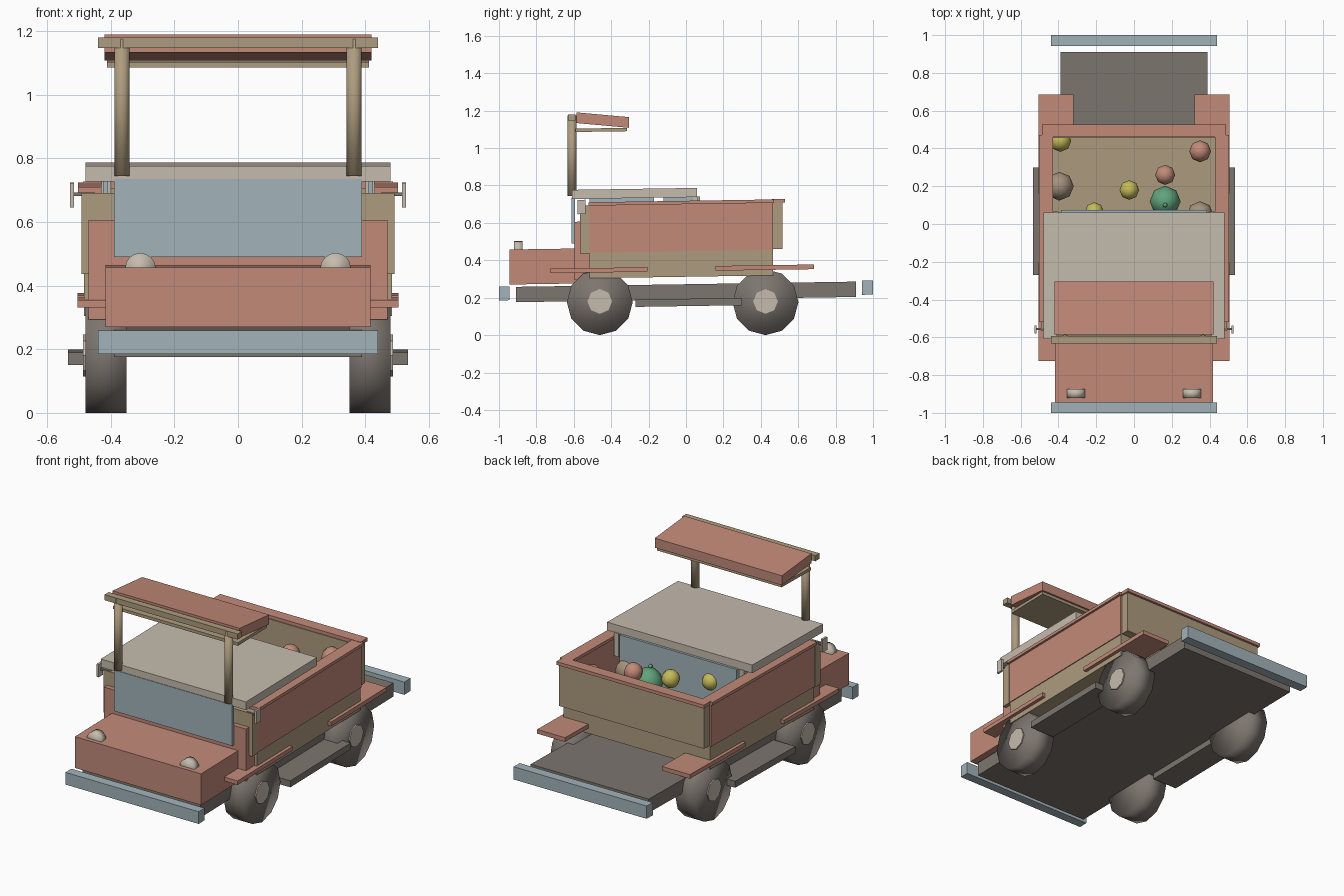
import bpy, bmesh
from mathutils import Matrix

if "Cube" in bpy.data.objects:
    bpy.data.objects.remove(bpy.data.objects["Cube"])


def material(name, r, g, b):
    m = bpy.data.materials.new(name)
    m.use_nodes = True
    m.diffuse_color = (r, g, b, 1)
    m.node_tree.nodes["Principled BSDF"].inputs["Base Color"].default_value = (r, g, b, 1)
    return m


CORAL = material("coral paint", .54, .255, .19)
KHAKI = material("khaki wood", .42, .33, .21)
CREAM = material("cream", .56, .50, .42)
GLASS = material("pale blue", .36, .45, .49)
DARK = material("dark grey", .205, .18, .16)
YELLOW = material("yellow", .56, .49, .10)
GREEN = material("green", .12, .37, .20)
TAN = material("tan", .37, .28, .20)

TILT = 0.0154  # the whole body leans slightly nose down


def finish(name, bm, mat, smooth=False):
    mesh = bpy.data.meshes.new(name)
    bmesh.ops.recalc_face_normals(bm, faces=bm.faces)
    for f in bm.faces:
        f.smooth = smooth
    bm.to_mesh(mesh)
    bm.free()
    mesh.materials.append(mat)
    ob = bpy.data.objects.new(name, mesh)
    bpy.context.collection.objects.link(ob)
    return ob


def box(name, mat, xs, ys, zs, slope=TILT, pivot=0):
    bm = bmesh.new()
    bmesh.ops.create_cube(bm, size=1)
    for v in bm.verts:
        pick = [r[0] if c < 0 else r[1] for r, c in zip((xs, ys, zs), v.co)]
        pick[2] += slope * (pick[1] - pivot)
        v.co = pick
    return finish(name, bm, mat)


def wide(name, mat, half, ys, zs, **kw):
    return box(name, mat, (-half, half), ys, zs, **kw)


def pair(name, mat, xs, ys, zs):
    box(name + "_left", mat, xs, ys, zs)
    box(name + "_right", mat, (-xs[1], -xs[0]), ys, zs)


def cylinder(name, mat, centre, radius, depth, axis, sides, smooth=True):
    bm = bmesh.new()
    bmesh.ops.create_cone(bm, cap_ends=True, segments=sides, radius1=radius,
                          radius2=radius, depth=depth)
    if axis != "Z":
        turn = Matrix.Rotation(1.5707963, 4, "Y" if axis == "X" else "X")
        bmesh.ops.transform(bm, matrix=turn, verts=bm.verts)
    bmesh.ops.translate(bm, vec=centre, verts=bm.verts)
    return finish(name, bm, mat, smooth)


def ball(name, mat, centre, radius, tall=1):
    bm = bmesh.new()
    bmesh.ops.create_uvsphere(bm, u_segments=8, v_segments=6, radius=radius)
    bmesh.ops.scale(bm, vec=(1, 1, tall), verts=bm.verts)
    bmesh.ops.translate(bm, vec=centre, verts=bm.verts)
    return finish(name, bm, mat, True)


# Chassis, bumpers and steps
wide("chassis", DARK, .39, (-.91, .91), (.19, .272))
wide("front_bumper", GLASS, .44, (-1, -.945), (.201, .274))
wide("rear_bumper", GLASS, .44, (.942, 1), (.201, .277))
pair("side_step", DARK, (.37, .535), (-.27, .30), (.155, .194))

# Nose
wide("hood", CORAL, .417, (-.945, -.585), (.285, .472))
wide("cowl", CORAL, .47, (-.595, -.515), (.303, .615))
pair("front_fender", CORAL, (.37, .505), (-.725, -.205), (.342, .366))
pair("rear_fender", CORAL, (.32, .505), (.158, .685), (.342, .367))

# Cargo body
wide("lower_body", KHAKI, .485, (-.515, .465), (.312, .45))
wide("front_panel", KHAKI, .492, (-.567, -.515), (.445, .70))
wide("rear_panel", KHAKI, .48, (.455, .515), (.452, .70))
pair("side_panel", CORAL, (.44, .49), (-.515, .465), (.448, .70))
pair("side_rim", CORAL, (.43, .503), (-.52, .47), (.70, .718))
wide("rear_rim", CORAL, .488, (.46, .528), (.70, .72))

# Cab
wide("windshield", GLASS, .39, (-.613, -.594), (.50, .745))
wide("rear_window", GLASS, .387, (.055, .075), (.45, .74))
pair("long_side_window", GLASS, (.41, .425), (-.515, -.17), (.62, .74))
pair("short_side_window", GLASS, (.41, .425), (-.12, .03), (.62, .74))
pair("rear_cab_post", CREAM, (.40, .43), (.035, .065), (.60, .74))
wide("cab_roof", CREAM, .48, (-.61, .06), (.737, .786))

# Raised canopy
wide("canopy_board", CORAL, .42, (-.585, -.305), (1.121, 1.178), slope=-.09, pivot=-.445)
wide("canopy_bar", KHAKI, .44, (-.632, -.592), (1.147, 1.18), slope=0)
wide("canopy_lower_board", KHAKI, .412, (-.59, -.315), (1.088, 1.106), slope=.015, pivot=-.45)

# Wheels, headlights, mirrors and canopy posts on both sides
for side, s in (("left", 1), ("right", -1)):
    for end, y in (("front", -.461), ("rear", .425)):
        cylinder(f"{end}_{side}_tyre", DARK, (s * .415, y, .176), .176, .13, "X", 12)
        cylinder(f"{end}_{side}_hub", CREAM, (s * .43, y, .18), .066, .114, "X", 8, False)
    lamp = cylinder(f"headlight_{side}", CREAM, (s * .307, -.897, .455), .048, .047, "Y", 16)
    cylinder(f"canopy_post_{side}", KHAKI, (s * .365, -.609, .96), .024, .43, "Z", 12)
pair("mirror", CREAM, (.515, .528), (-.58, -.537), (.655, .732))
pair("mirror_arm", DARK, (.45, .515), (-.562, -.55), (.69, .702))

# Toys in the cargo bed
for name, mat, x, y, z, r in (
        ("middle_yellow_ball", YELLOW, -.025, .18, .63, .052),
        ("corner_yellow_ball", YELLOW, -.39, .44, .60, .058),
        ("front_yellow_ball", YELLOW, -.21, .065, .62, .05),
        ("small_coral_ball", CORAL, .165, .26, .65, .053),
        ("large_coral_ball", CORAL, .35, .385, .63, .058),
        ("right_tan_ball", TAN, -.395, .20, .53, .076),
        ("left_tan_ball", TAN, .35, .05, .53, .07),
        ("green_button", GREEN, .165, .10, .622, .012)):
    ball(name, mat, (x, y, z), r)
ball("green_toy", GREEN, (.165, .12, .53), .082, 1.1)
